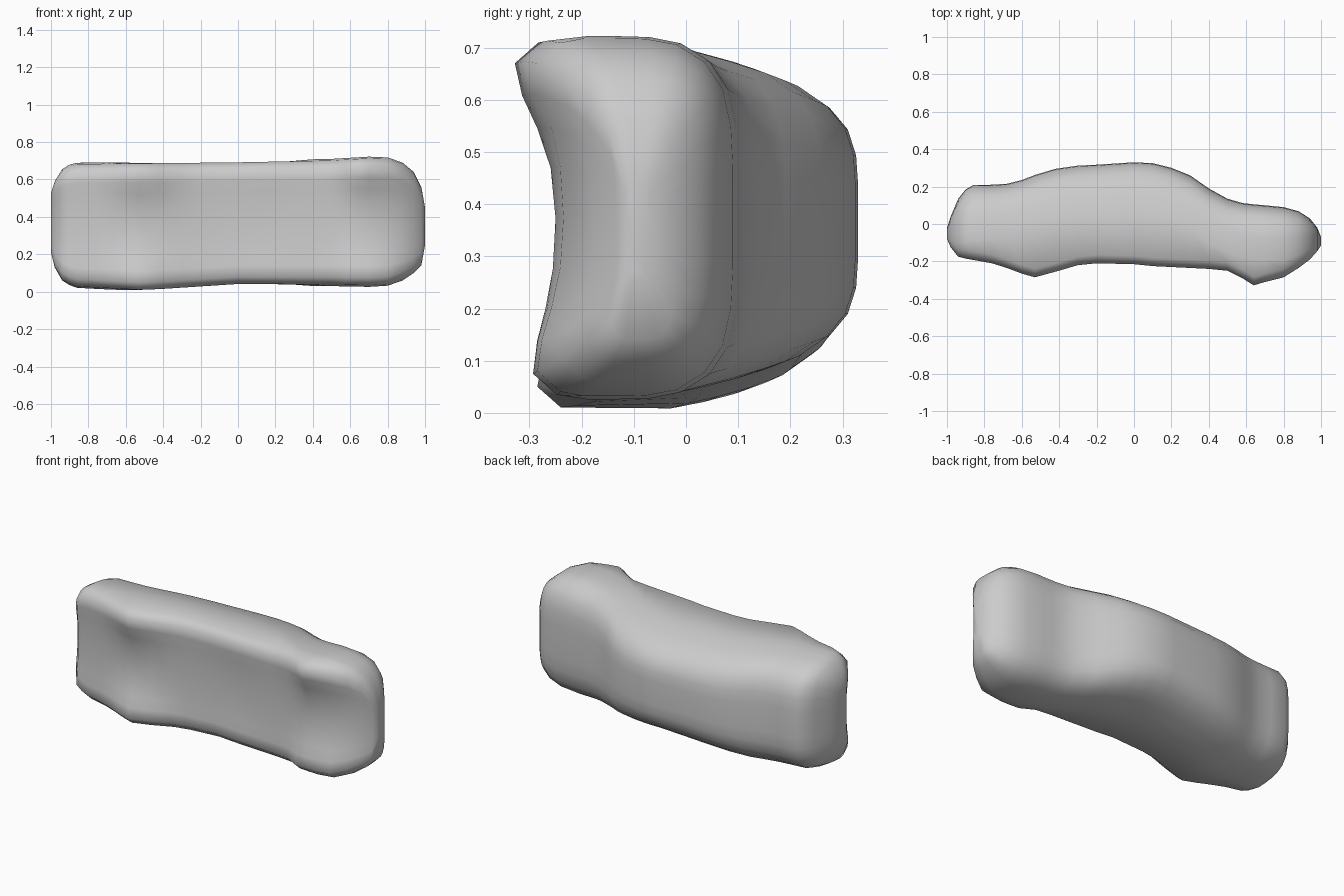
import bpy, bmesh, math

if "Cube" in bpy.data.objects:
    bpy.data.objects.remove(bpy.data.objects["Cube"])

# Side profile stations: x, roof edge y, lip edge y
PROFILE = [(-1.0, -.02, -.08), (-.98, .04, -.125), (-.94, .135, -.175), (-.9, .185, -.185),
           (-.86, .208, -.192), (-.76, .21, -.21), (-.68, .215, -.235), (-.6, .235, -.265),
           (-.53, .262, -.285), (-.42, .295, -.255), (-.3, .312, -.22), (-.2, .317, -.21),
           (0, .33, -.215), (.1, .325, -.225), (.2, .30, -.23), (.3, .26, -.235),
           (.4, .19, -.24), (.5, .135, -.25), (.58, .112, -.29), (.64, .105, -.328),
           (.7, .10, -.31), (.8, .09, -.285), (.88, .068, -.235), (.94, .03, -.19),
           (.98, -.02, -.145), (1.0, -.07, -.115)]
# Width extents: x, low z, high z
WIDTH = [(-1.0, .21, .53), (-.98, .13, .59), (-.94, .06, .655), (-.9, .035, .68), (-.86, .02, .69),
         (-.5, .0, .695), (0, .033, .70), (.5, .03, .71), (.75, .025, .725), (.82, .035, .715),
         (.88, .06, .69), (.94, .1, .64), (.98, .14, .56), (1.0, .25, .45)]
# Recessed underside: x, y
FLOOR = [(-1, -.08), (-.94, -.16), (-.8, -.19), (-.53, -.215), (-.2, -.195), (.1, -.205),
         (.5, -.235), (.64, -.25), (.8, -.235), (.94, -.175), (1, -.115)]


def lerp(table, x, k):
    for a, b in zip(table, table[1:]):
        if x <= b[0]:
            t = (x - a[0]) / (b[0] - a[0])
            return a[k] + t * (b[k] - a[k])
    return table[-1][k]


def section(x, yb, yf):
    """Closed ring: roof centre, upper flank, lip, floor, then back up the lower flank."""
    lo, hi = lerp(WIDTH, x, 1), lerp(WIDTH, x, 2)
    mid, half = (lo + hi) / 2, (hi - lo) / 2
    span = yb - yf
    yc = max(yf, lerp(FLOOR, x, 1))

    def side(sign):
        lip = yf if sign > 0 else max(yf, -.293)
        pts = []
        # Rounded roof edge with inward-leaning flanks
        for d, r in ((.0, .3), (.004, .56), (.02, .78), (.055, .92), (.11, .99),
                     (.17, 1), (.23, 1), (.29, 1)):
            y = yb - d * min(1, span / .38)
            lean = 1 - .32 * max(0, min(1, (y + .1) / .4)) ** 1.6
            pts.append((y, r * lean))
        # Lip and hollow underside
        pts += [(lip + .045 * min(1, span / .38), .975), (lip, .86)]
        pts += [(lip + (yc - lip) * f, w) for f, w in ((.18, .68), (.55, .5), (.88, .28))]
        return [(x, y, mid + sign * half * w) for y, w in pts]

    return [(x, yb, mid)] + side(1) + [(x, yc, mid)] + side(-1)[::-1]


# Body shell lofted through the sections
bm = bmesh.new()
rings = [[bm.verts.new(p) for p in section(*s)] for s in PROFILE]
n = len(rings[0])
for a, b in zip(rings, rings[1:]):
    for i in range(n):
        j = (i + 1) % n
        bm.faces.new((a[i], a[j], b[j], b[i]))
bm.faces.new(rings[0][::-1])
bm.faces.new(rings[-1])
bmesh.ops.recalc_face_normals(bm, faces=bm.faces)
mesh = bpy.data.meshes.new("car_body")
bm.to_mesh(mesh)
bm.free()
body = bpy.data.objects.new("car_body", mesh)
bpy.context.collection.objects.link(body)

# Plain grey finish
grey = bpy.data.materials.new("grey")
grey.diffuse_color = (.6, .6, .6, 1)
grey.use_nodes = True
grey.node_tree.nodes["Principled BSDF"].inputs["Base Color"].default_value = grey.diffuse_color
mesh.materials.append(grey)

bpy.context.view_layer.objects.active = body
body.select_set(True)
bpy.ops.object.shade_smooth_by_angle(angle=math.radians(60))
